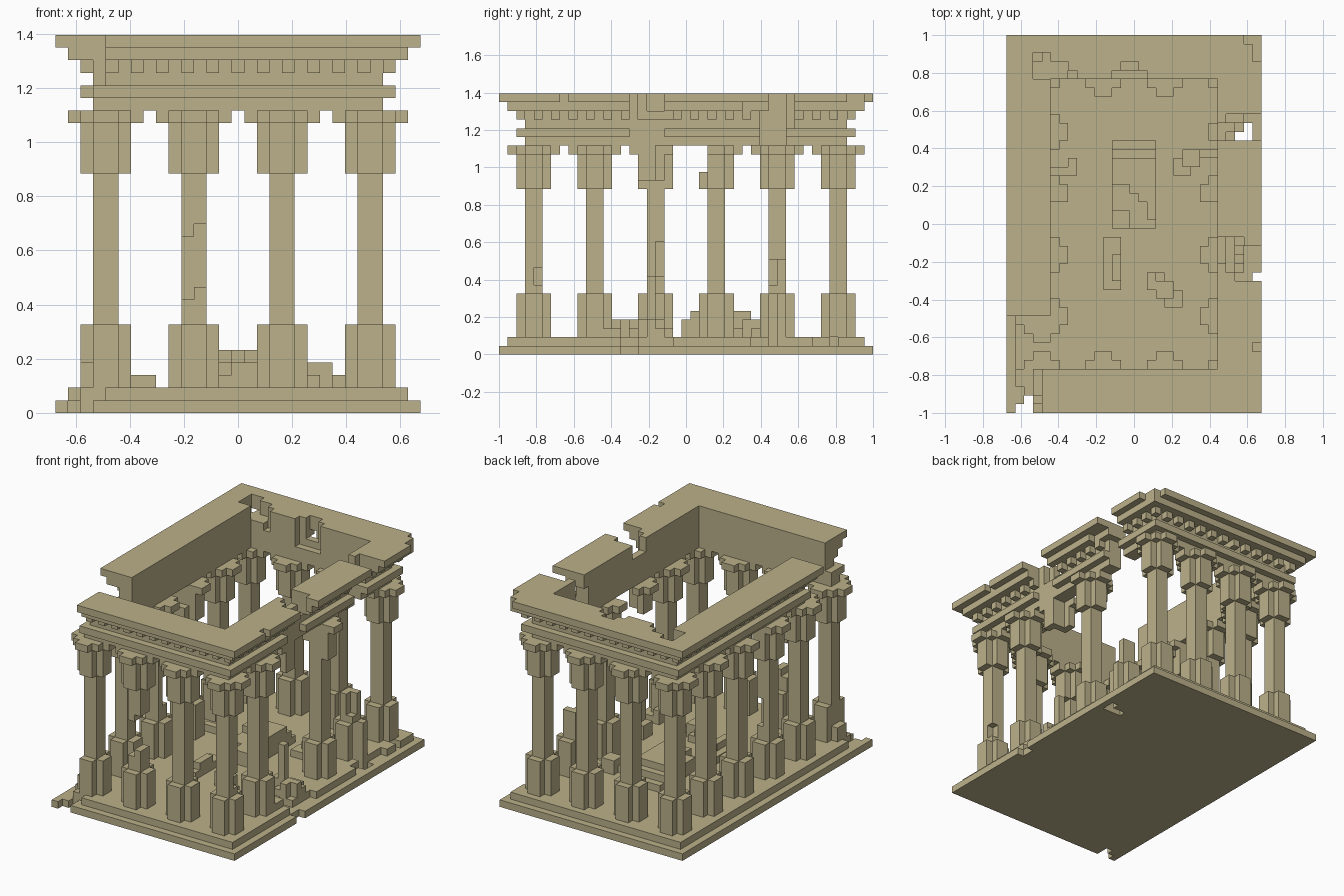
import bpy, bmesh

if "Cube" in bpy.data.objects:
    bpy.data.objects.remove(bpy.data.objects["Cube"])

# Block ruin on a 29 x 43 x 30 grid
V = 2 / 43
NX, NY = 29, 43
parts = {}

stone = bpy.data.materials.new("sandstone")
stone.diffuse_color = (0.50, 0.44, 0.255, 1)
stone.use_nodes = True
stone.node_tree.nodes["Principled BSDF"].inputs["Base Color"].default_value = stone.diffuse_color


def cells(x0, x1, y0, y1, z0, z1):
    return {(x, y, z) for x in range(x0, x1) for y in range(y0, y1) for z in range(z0, z1)}


def add(name, *box):
    parts.setdefault(name, set()).update(cells(*box))


def cut(name, *box):
    parts[name] -= cells(*box)


def slab(name, inset, z, hole=False):
    add(name, inset, NX - inset, inset, NY - inset, z, z + 1)
    if hole:
        cut(name, 5, NX - 5, 5, NY - 5, z, z + 1)


def stepped(name, x, y, r, z0, z1):
    # stepped diamond section around a 2 x 2 core
    for i in range(r + 1):
        add(name, x - i, x + 2 + i, y - (r - i), y + 2 + (r - i), z0, z1)


# Stepped floor
slab("stepped_floor", 0, 0)
slab("stepped_floor", 1, 1)

# Columns around the edge, with pedestals and capitals
COLS_X = [3, 10, 17, 24]
COLS_Y = [3, 10, 17, 24, 31, 38]
for i, x in enumerate(COLS_X):
    for j, y in enumerate(COLS_Y):
        if i in (0, 3) or j in (0, 5):
            n = f"column_{i + 1}_{j + 1}"
            stepped(n, x, y, 1, 2, 7)
            add(n, x, x + 2, y, y + 2, 7, 19)
            stepped(n, x, y, 1, 19, 23)
            stepped(n, x, y, 2, 23, 24)

# Entablature bands around the open roof
for inset, z in ((3, 24), (2, 25), (3, 26), (3, 27)):
    slab("entablature", inset, z, True)
# Row of teeth under the cornice
for x in range(2, 27, 2):
    for y in (2, 40):
        add("cornice_teeth", x, x + 1, y, y + 1, 27, 28)
for y in range(2, 41, 2):
    for x in (2, 26):
        add("cornice_teeth", x, x + 1, y, y + 1, 27, 28)
slab("cornice", 1, 28, True)
slab("cornice", 0, 29, True)

# Central dais with steps at the back and a crumbled front corner
D = "dais"
add(D, 12, 17, 21, 29, 2, 5)
add(D, 12, 17, 29, 30, 2, 4)
add(D, 12, 17, 30, 31, 2, 3)
for k, depth in enumerate((5, 5, 4, 3, 1)):
    cut(D, 12 + k, 13 + k, 21, 21 + depth, 4, 5)
cut(D, 12, 14, 21, 23, 3, 4)

# Loose rubble
R = "rubble"
for b in ((11, 13, 14, 20, 2, 3), (12, 13, 15, 18, 3, 4),
          (16, 18, 14, 16, 2, 3), (16, 17, 14, 16, 3, 4), (17, 19, 13, 15, 2, 4),
          (18, 20, 12, 14, 2, 3),
          (19, 21, 27, 29, 2, 3), (20, 22, 28, 30, 2, 4), (22, 24, 29, 30, 2, 3),
          (5, 7, 27, 28, 2, 3), (7, 8, 27, 29, 2, 3),
          (25, 27, 12, 14, 2, 3), (24, 25, 13, 14, 2, 4)):
    add(R, *b)

# Broken floor edges
F = "stepped_floor"
for b in ((1, 3, 0, 1, 0, 2), (2, 3, 1, 2, 0, 2), (1, 4, 1, 2, 1, 2), (1, 2, 1, 4, 1, 2),
          (25, 28, 31, 32, 0, 2), (27, 28, 32, 33, 0, 2), (27, 28, 29, 36, 1, 2),
          (28, 29, 14, 16, 0, 1), (25, 28, 14, 16, 1, 2), (27, 28, 16, 20, 1, 2),
          (26, 28, 38, 39, 1, 2)):
    cut(F, *b)

# Broken columns
for name, boxes in {
    "column_2_1": [(10, 12, 3, 5, 10, 14), (10, 11, 3, 5, 9, 10), (11, 12, 3, 5, 14, 15)],
    "column_4_1": [(25, 26, 4, 5, 8, 10)],
    "column_4_3": [(22, 28, 15, 21, 4, 20), (24, 28, 18, 21, 3, 24), (22, 25, 15, 17, 3, 22),
                   (26, 28, 15, 21, 19, 24)],
    "column_1_3": [(1, 7, 20, 21, 23, 24), (5, 7, 15, 20, 19, 22), (4, 5, 18, 19, 9, 13)],
    "column_4_4": [(22, 28, 22, 24, 19, 24), (22, 24, 22, 28, 19, 21)],
    "column_1_4": [(1, 7, 22, 24, 21, 24), (1, 3, 22, 24, 19, 24)],
    "column_4_5": [(22, 28, 29, 35, 11, 24), (25, 26, 31, 32, 8, 11), (25, 28, 31, 32, 2, 7)],
    "column_1_1": [(2, 3, 2, 6, 4, 7)],
}.items():
    for b in boxes:
        cut(name, *b)
add("column_4_3", 24, 25, 17, 18, 4, 9)

# Broken upper walls
for p in ("entablature", "cornice_teeth", "cornice"):
    cut(p, 0, 3, 0, 11, 24, 30)       # missing front left corner
    cut(p, 0, 5, 5, 11, 24, 30)
    cut(p, 0, 4, 0, 4, 28, 30)
    cut(p, 3, 4, 3, 5, 26, 30)
    cut(p, 24, 29, 31, 33, 24, 30)    # gap through the right wall
    cut(p, 23, 29, 30, 32, 24, 28)
    cut(p, 25, 29, 33, 34, 26, 30)
    cut(p, 26, 29, 15, 19, 24, 30)    # chipped right edge
    cut(p, 25, 27, 16, 20, 27, 30)
    cut(p, 24, 26, 17, 20, 28, 30)
    cut(p, 3, 5, 38, 41, 28, 30)      # chips inside the back wall
    cut(p, 5, 7, 38, 40, 28, 30)
    cut(p, 7, 8, 38, 39, 27, 30)
    cut(p, 12, 16, 38, 39, 26, 30)
    cut(p, 13, 15, 39, 40, 27, 30)
    cut(p, 28, 29, 40, 43, 29, 30)    # back right corner chips
    cut(p, 27, 29, 42, 43, 29, 30)
    cut(p, 28, 29, 7, 8, 29, 30)
cut("cornice", 27, 29, 28, 31, 28, 29)

# Turn every part into flat outer surfaces
filled = set().union(*parts.values())
SIDES = (((1, 0, 0), ((1, 0, 0), (1, 1, 0), (1, 1, 1), (1, 0, 1))),
         ((-1, 0, 0), ((0, 0, 0), (0, 0, 1), (0, 1, 1), (0, 1, 0))),
         ((0, 1, 0), ((0, 1, 0), (0, 1, 1), (1, 1, 1), (1, 1, 0))),
         ((0, -1, 0), ((0, 0, 0), (1, 0, 0), (1, 0, 1), (0, 0, 1))),
         ((0, 0, 1), ((0, 0, 1), (1, 0, 1), (1, 1, 1), (0, 1, 1))),
         ((0, 0, -1), ((0, 0, 0), (0, 1, 0), (1, 1, 0), (1, 0, 0))))
for name, vox in parts.items():
    bm = bmesh.new()
    verts = {}
    for c in sorted(vox):
        for d, quad in SIDES:
            if tuple(a + b for a, b in zip(c, d)) in filled:
                continue
            ring = []
            for q in quad:
                k = tuple(a + b for a, b in zip(c, q))
                if k not in verts:
                    verts[k] = bm.verts.new(((k[0] - NX / 2) * V, (k[1] - NY / 2) * V, k[2] * V))
                ring.append(verts[k])
            bm.faces.new(ring)
    bmesh.ops.dissolve_limit(bm, angle_limit=0.01, verts=bm.verts[:], edges=bm.edges[:])
    mesh = bpy.data.meshes.new(name)
    bm.to_mesh(mesh)
    bm.free()
    mesh.materials.append(stone)
    bpy.context.collection.objects.link(bpy.data.objects.new(name, mesh))
